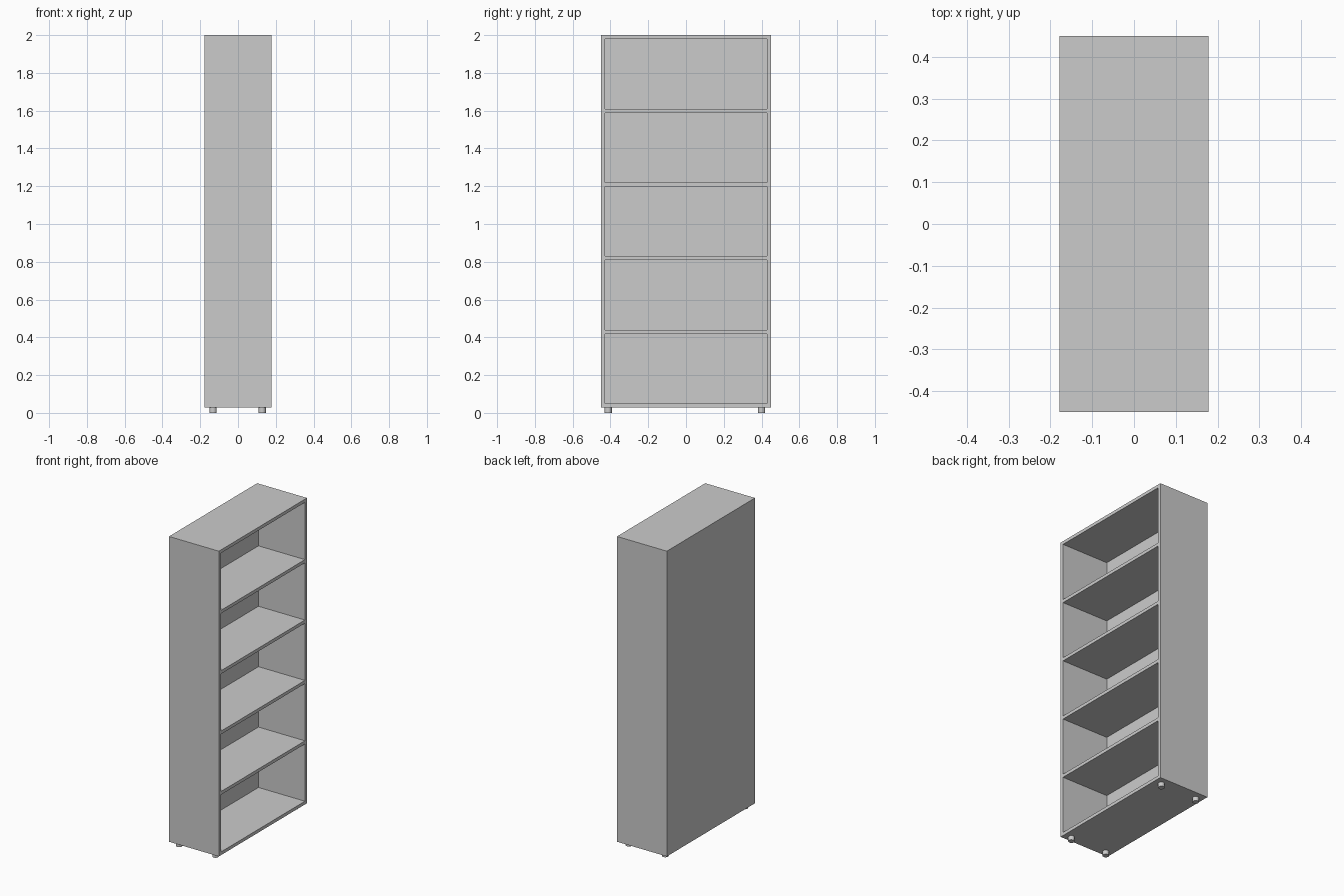
import bpy

cube = bpy.data.objects.get("Cube")
if cube:
    bpy.data.objects.remove(cube, do_unlink=True)

grey = bpy.data.materials.new("light_grey")
grey.use_nodes = True
colour = (0.6, 0.6, 0.6, 1)
grey.diffuse_color = colour
grey.node_tree.nodes["Principled BSDF"].inputs["Base Color"].default_value = colour

# Overall dimensions
BACK, FRONT = -0.178, 0.178
HALF_WIDTH = 0.45
BASE, TOP = 0.028, 2.0
BOARD = 0.021
BACK_BOARD = 0.024


def box(name, x, y, z):
    """Board spanning the given (low, high) ranges."""
    spans = (x, y, z)
    bpy.ops.mesh.primitive_cube_add(size=1, location=[(a + b) / 2 for a, b in spans])
    obj = bpy.context.object
    obj.name = name
    obj.scale = [b - a for a, b in spans]
    bpy.ops.object.transform_apply(location=False, rotation=False, scale=True)
    obj.data.materials.append(grey)
    return obj


# Back panel
inner_back = BACK + BACK_BOARD
box("back_panel", (BACK, inner_back), (-HALF_WIDTH, HALF_WIDTH), (BASE, TOP))

# Side panels
inner = HALF_WIDTH - BOARD
box("right_side_panel", (inner_back, FRONT), (-HALF_WIDTH, -inner), (BASE, TOP))
box("left_side_panel", (inner_back, FRONT), (inner, HALF_WIDTH), (BASE, TOP))

# Bottom board, four shelves and top board, evenly spaced
names = ["bottom_board", "shelf_1", "shelf_2", "shelf_3", "shelf_4", "top_board"]
step = (TOP - BOARD - BASE) / (len(names) - 1)
for i, name in enumerate(names):
    z = BASE + i * step
    box(name, (inner_back, FRONT), (-inner, inner), (z, z + BOARD))

# Round feet
for x, depth in ((-0.132, "back"), (0.128, "front")):
    for y, side in ((-0.412, "right"), (0.4, "left")):
        bpy.ops.mesh.primitive_cylinder_add(vertices=24, radius=0.019, depth=BASE,
                                            location=(x, y, BASE / 2))
        foot = bpy.context.object
        foot.name = f"{depth}_{side}_foot"
        foot.data.materials.append(grey)
        bpy.ops.object.shade_smooth_by_angle()
